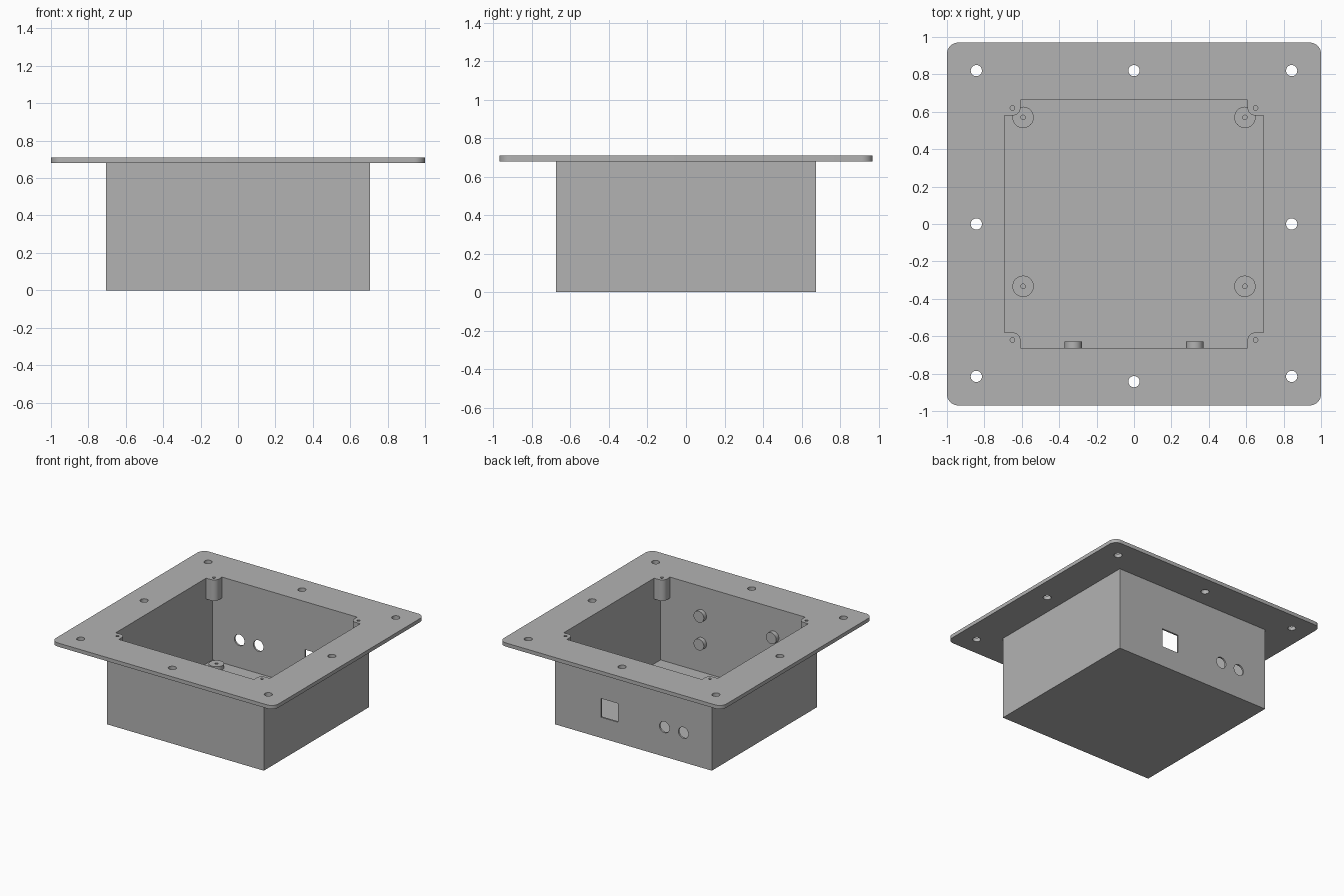
import bpy, bmesh, math
from mathutils import Matrix, Vector

if "Cube" in bpy.data.objects:
    bpy.data.objects.remove(bpy.data.objects["Cube"])

grey = bpy.data.materials.new("plain grey")
grey.use_nodes = True
COLOUR = (0.45, 0.45, 0.45, 1)
grey.diffuse_color = COLOUR
grey.node_tree.nodes["Principled BSDF"].inputs["Base Color"].default_value = COLOUR

# Main sizes
OUT_X, OUT_Y = 0.705, 0.676      # tub outside
IN_X, IN_Y = 0.692, 0.662        # tub inside
FLOOR, RIM, TOP = 0.015, 0.68, 0.71


def prism(bm, outline, z0, z1):
    """Extrude a flat outline from z0 to z1."""
    face = bm.faces.new([bm.verts.new((x, y, z0)) for x, y in outline])
    out = bmesh.ops.extrude_face_region(bm, geom=[face])
    moved = [v for v in out["geom"] if isinstance(v, bmesh.types.BMVert)]
    bmesh.ops.translate(bm, verts=moved, vec=(0, 0, z1 - z0))


def box(bm, x0, x1, y0, y1, z0, z1):
    prism(bm, [(x0, y0), (x1, y0), (x1, y1), (x0, y1)], z0, z1)


def cylinder(bm, centre, radius, depth, axis="Z"):
    turn = Matrix.Rotation(math.pi / 2, 4, "X") if axis == "Y" else Matrix()
    bmesh.ops.create_cone(bm, cap_ends=True, segments=32, radius1=radius, radius2=radius,
                          depth=depth, matrix=Matrix.Translation(Vector(centre)) @ turn)


def arc(cx, cy, r, start, steps=8):
    """Quarter circle, anticlockwise from the start angle in degrees."""
    angles = [math.radians(start + 90 * i / steps) for i in range(steps + 1)]
    return [(cx + r * math.cos(a), cy + r * math.sin(a)) for a in angles]


def finish(name, bm):
    bmesh.ops.recalc_face_normals(bm, faces=bm.faces)
    mesh = bpy.data.meshes.new(name)
    bm.to_mesh(mesh)
    bm.free()
    mesh.materials.append(grey)
    obj = bpy.data.objects.new(name, mesh)
    bpy.context.collection.objects.link(obj)
    return obj


def cut(obj, bm):
    """Subtract the shapes in bm from obj and bake the result."""
    cutter = finish("cutter", bm)
    cutter.hide_render = True
    mod = obj.modifiers.new("cut", "BOOLEAN")
    mod.operation, mod.solver, mod.object = "DIFFERENCE", "EXACT", cutter
    baked = bpy.data.meshes.new_from_object(
        obj.evaluated_get(bpy.context.evaluated_depsgraph_get()))
    obj.modifiers.clear()
    obj.data = baked
    bpy.data.objects.remove(cutter)


parts = []
corners = [(sx, sy) for sx in (-1, 1) for sy in (-1, 1)]

# Tub: open box with ports in the back wall
bm = bmesh.new()
box(bm, -OUT_X, OUT_X, -OUT_Y, OUT_Y, 0, RIM)
tub = finish("tub", bm)
bm = bmesh.new()
box(bm, -IN_X, IN_X, -IN_Y, IN_Y, FLOOR, 1)
cut(tub, bm)
bm = bmesh.new()
box(bm, 0.138, 0.29, 0.6, 0.75, 0.168, 0.32)
for x in (-0.28, -0.45):
    cylinder(bm, (x, 0.675, 0.24), 0.045, 0.15, "Y")
cut(tub, bm)
parts.append(tub)

# Flange: rounded plate with the opening and mounting holes
r, fx, fy = 0.06, 1.0, 0.97
bm = bmesh.new()
prism(bm, arc(fx - r, fy - r, r, 0) + arc(r - fx, fy - r, r, 90)
      + arc(r - fx, r - fy, r, 180) + arc(fx - r, r - fy, r, 270), RIM, TOP)
flange = finish("flange", bm)
bm = bmesh.new()
box(bm, -IN_X, IN_X, -IN_Y, IN_Y, 0.5, 1)
for x in (-0.843, 0, 0.843):
    for y in (-0.815, 0, 0.82):
        if x or y:
            cylinder(bm, (x, -0.843 if not x and y < 0 else y, RIM), 0.03, 0.3)
cut(flange, bm)
parts.append(flange)

# Corner posts with screw holes, flush with the flange
px, py, pr = 0.607, 0.58, 0.042
for sx, sy in corners:
    outline = [(IN_X, py), (IN_X, IN_Y), (px, IN_Y)] + arc(px + pr, py + pr, pr, 180)
    bm = bmesh.new()
    prism(bm, [(sx * x, sy * y) for x, y in outline], 0.54, TOP)
    post = finish("corner_post", bm)
    bm = bmesh.new()
    cylinder(bm, (sx * 0.65, sy * 0.62, TOP), 0.012, 0.2)
    cut(post, bm)
    parts.append(post)

# Floor standoffs with pilot holes
for x in (-0.593, 0.593):
    for y in (-0.333, 0.57):
        bm = bmesh.new()
        cylinder(bm, (x, y, 0.03), 0.057, 0.035)
        standoff = finish("standoff", bm)
        bm = bmesh.new()
        cylinder(bm, (x, y, 0.05), 0.012, 0.05)
        cut(standoff, bm)
        parts.append(standoff)

# Round pegs on the inside of the front wall
for x in (-0.325, 0.325):
    for z in (0.25, 0.476):
        bm = bmesh.new()
        cylinder(bm, (x, -0.646, z), 0.046, 0.038, "Y")
        parts.append(finish("wall_peg", bm))

# Smooth the round sides, keep edges sharp
bpy.ops.object.select_all(action="DESELECT")
for obj in parts:
    obj.select_set(True)
bpy.context.view_layer.objects.active = tub
bpy.ops.object.shade_smooth_by_angle(angle=math.radians(30))
